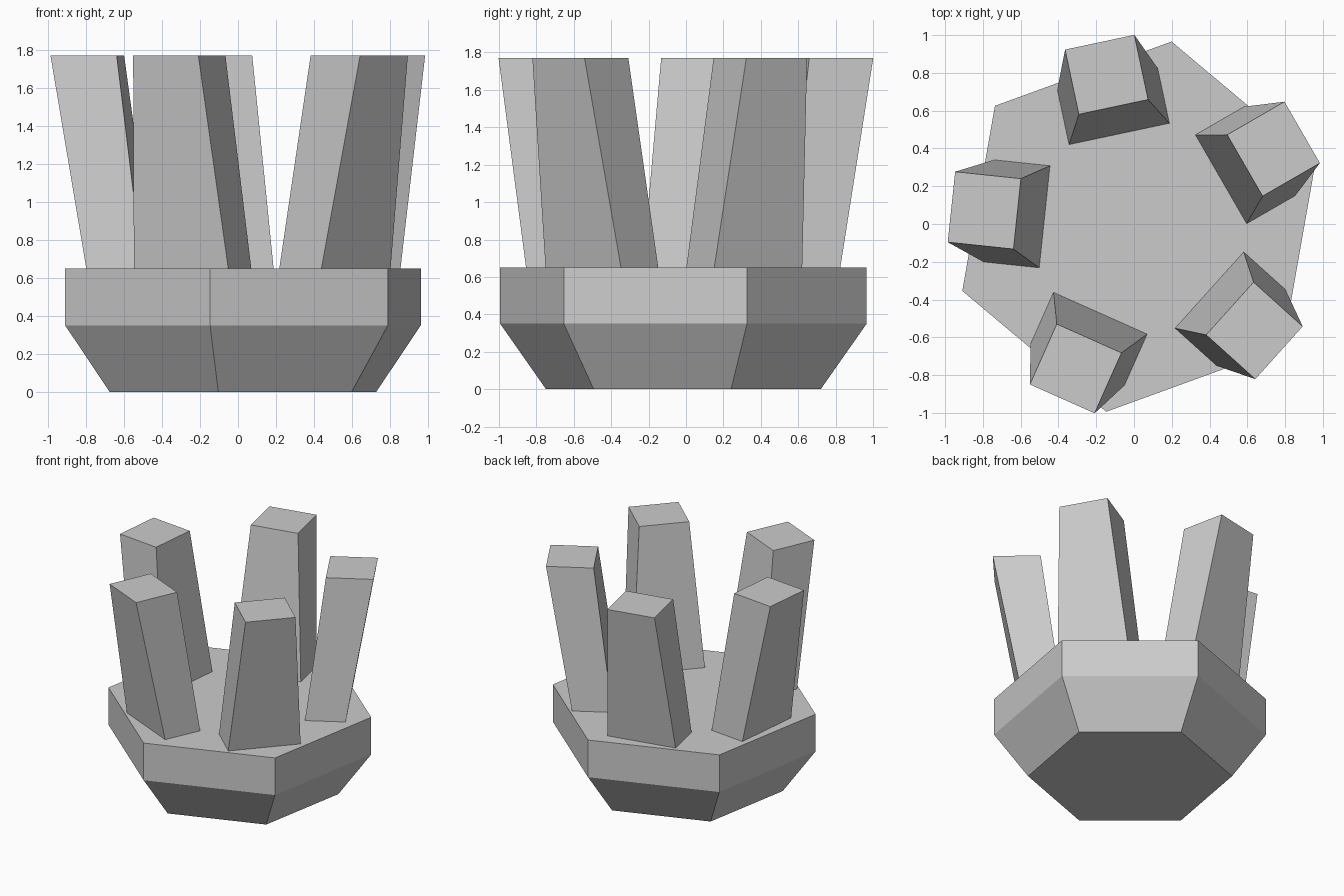
import bpy
import bmesh
from math import sin, cos, radians
from mathutils import Matrix, Vector

cube = bpy.data.objects.get("Cube")
if cube:
    bpy.data.objects.remove(cube, do_unlink=True)

CENTRE = Vector((0.026, -0.014, 0))

grey = bpy.data.materials.new("plain_grey")
grey.use_nodes = True
grey.diffuse_color = (0.6, 0.6, 0.6, 1)
grey.node_tree.nodes["Principled BSDF"].inputs["Base Color"].default_value = (0.6, 0.6, 0.6, 1)


def loft(name, rings, turn):
    """Closed flat-faced solid through rings of points, turned about the centre."""
    bm = bmesh.new()
    loops = [[bm.verts.new(p) for p in ring] for ring in rings]
    for low, high in zip(loops, loops[1:]):
        n = len(low)
        for i in range(n):
            j = (i + 1) % n
            bm.faces.new((low[i], low[j], high[j], high[i]))
    bm.faces.new(loops[0][::-1])
    bm.faces.new(loops[-1])
    bmesh.ops.transform(bm, verts=bm.verts,
                        matrix=Matrix.Translation(CENTRE) @ Matrix.Rotation(radians(turn), 4, "Z"))
    bmesh.ops.recalc_face_normals(bm, faces=bm.faces)
    mesh = bpy.data.meshes.new(name)
    bm.to_mesh(mesh)
    bm.free()
    mesh.materials.append(grey)
    obj = bpy.data.objects.new(name, mesh)
    bpy.context.collection.objects.link(obj)
    return obj


def hexagon(radius, z):
    return [(radius * cos(radians(a)), radius * sin(radians(a)), z) for a in range(0, 360, 60)]


def rectangle(inner, outer, width, z):
    h = width / 2
    return [(inner, -h, z), (outer, -h, z), (outer, h, z), (inner, h, z)]


# Six-sided base with a tapered underside
loft("base", [hexagon(0.746, 0), hexagon(0.995, 0.35), hexagon(0.995, 0.65)], 20)

# Five outward-leaning prongs around the base
for k in range(5):
    loft(f"prong_{k + 1}",
         [rectangle(0.502, 0.80, 0.543, 0.65), rectangle(0.648, 0.998, 0.375, 1.77)],
         30 + 72 * k)
